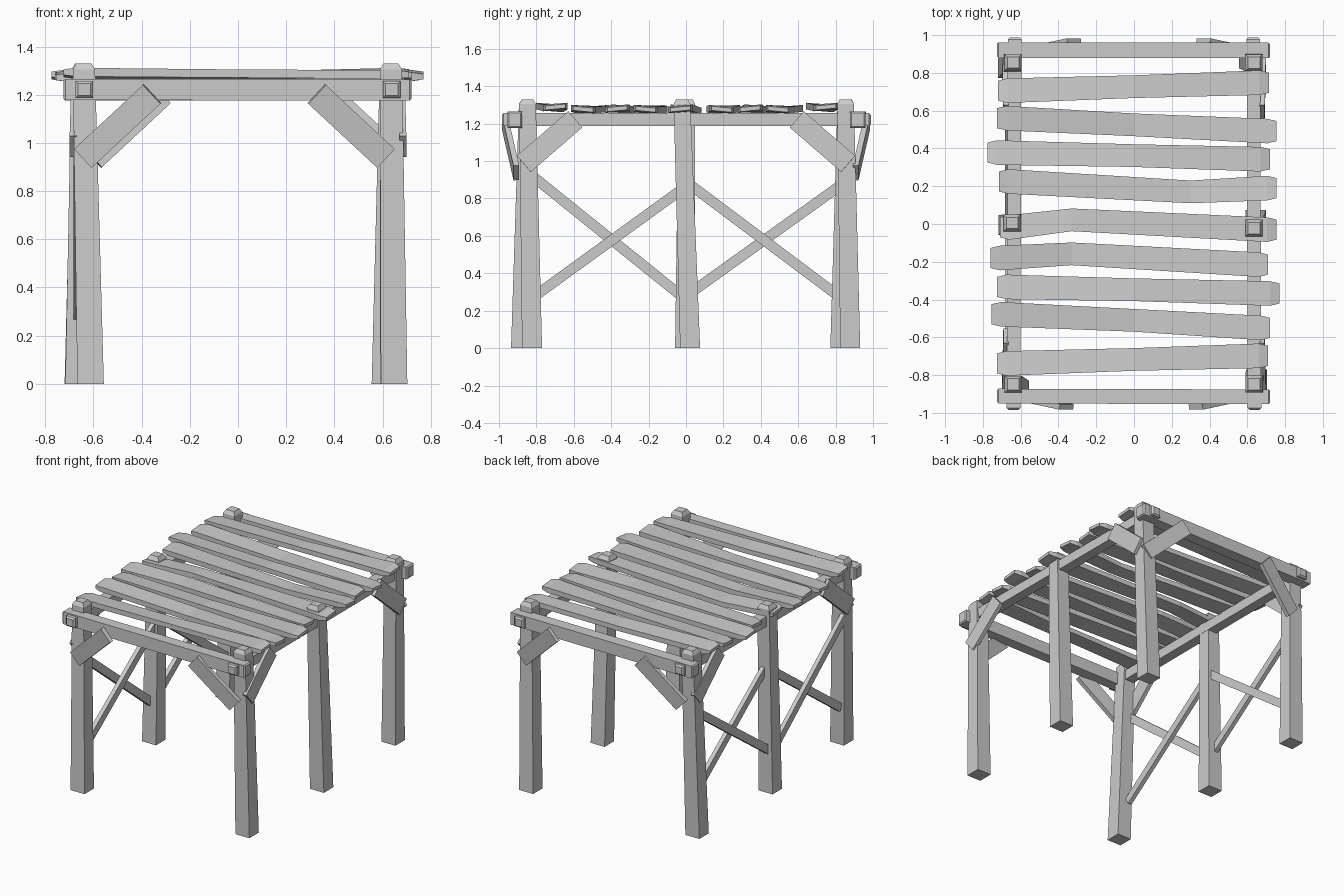
import bpy, bmesh
from mathutils import Vector

if "Cube" in bpy.data.objects:
    bpy.data.objects.remove(bpy.data.objects["Cube"])


def make(name, bm):
    bmesh.ops.recalc_face_normals(bm, faces=bm.faces)
    me = bpy.data.meshes.new(name)
    bm.to_mesh(me)
    bm.free()
    ob = bpy.data.objects.new(name, me)
    bpy.context.collection.objects.link(ob)
    return ob


def loft(name, rings):
    """Skin a list of four-point rings and cap both ends."""
    bm = bmesh.new()
    vs = [[bm.verts.new(p) for p in r] for r in rings]
    for a, b in zip(vs, vs[1:]):
        for i in range(4):
            j = (i + 1) % 4
            bm.faces.new((a[i], a[j], b[j], b[i]))
    bm.faces.new(vs[0])
    bm.faces.new(vs[-1])
    return make(name, bm)


def bar(name, a, b, normal, width, thick, cham=0.0):
    """Board from a to b; thick runs along normal, ends optionally chamfered."""
    a, b = Vector(a), Vector(b)
    d = (b - a).normalized()
    w = d.cross(Vector(normal)).normalized()
    n = w.cross(d)
    L = (b - a).length
    if cham:
        st = [(0, cham), (cham, 0), (L - cham, 0), (L, cham)]
    else:
        st = [(0, 0), (L, 0)]
    rings = []
    for t, c in st:
        hw, ht = width / 2 - c, thick / 2 - c
        rings.append([a + d * t + w * hw * i + n * ht * j
                      for i, j in ((-1, -1), (1, -1), (1, 1), (-1, 1))])
    return loft(name, rings)


# Tapered, leaning posts with chamfered tops: base x, y then top x, y
posts = {
    "front_left": (-0.612, -0.882, -0.64, -0.848),
    "front_right": (0.648, -0.823, 0.635, -0.848),
    "middle_left": (-0.662, -0.005, -0.645, 0.005),
    "middle_right": (0.645, 0.022, 0.635, -0.022),
    "back_left": (-0.665, 0.825, -0.64, 0.855),
    "back_right": (0.61, 0.878, 0.635, 0.853),
}
for name, (bx, by, tx, ty) in posts.items():
    rings = []
    for z, h in ((0, 0.055), (1.305, 0.046), (1.33, 0.031)):
        t = z / 1.33
        x, y = bx + (tx - bx) * t, by + (ty - by) * t
        rings.append([(x + i * h, y + j * h * 0.97, z)
                      for i, j in ((-1, -1), (1, -1), (1, 1), (-1, 1))])
    loft(name + "_post", rings)

# Long side beams and end cross beams
for side, s in (("left", -1), ("right", 1)):
    bar(side + "_beam", (s * 0.638, -0.985, 1.222), (s * 0.632, 0.988, 1.222),
        (0, 0, 1), 0.072, 0.07, 0.01)
bar("front_beam", (-0.725, -0.911, 1.222), (0.72, -0.915, 1.22), (0, 0, 1), 0.078, 0.088, 0.008)
bar("back_beam", (-0.725, 0.921, 1.22), (0.72, 0.919, 1.222), (0, 0, 1), 0.082, 0.088, 0.008)

# Knee braces on the front and back faces
for end, s, dx in (("front", -1, -0.015), ("back", 1, 0.025)):
    for side, m in (("left", -1), ("right", 1)):
        bar(f"{end}_{side}_end_brace", (m * 0.628 + dx, s * 0.907, 0.937),
            (m * 0.342 + dx, s * 0.968, 1.203), (0, s, 0), 0.107, 0.03)

# Knee braces on the left and right faces
for end, s in (("front", -1), ("back", 1)):
    for side, m in (("left", -1), ("right", 1)):
        bar(f"{end}_{side}_side_brace", (m * 0.685, s * 0.867, 0.985),
            (m * 0.678, s * 0.592, 1.223), (m, 0, 0), 0.115, 0.028)

# Crossed thin braces on the left side: y, z start, y, z end, x
crosses = [(-0.84, 0.935, -0.02, 0.275, -0.668), (-0.82, 0.27, -0.02, 0.85, -0.638),
           (0.00, 0.89, 0.82, 0.275, -0.638), (0.01, 0.285, 0.84, 0.88, -0.668)]
for i, (y0, z0, y1, z1, x) in enumerate(crosses):
    bar(f"cross_brace_{i + 1}", (x, y0, z0), (x, y1, z1), (1, 0, 0), 0.055, 0.03)

# Roof planks: left x, left y, bend x, bend y, right y, right x, lift
planks = [
    (-0.72, 0.706, 0.0, 0.727, 0.748, 0.715, 0.012),
    (-0.725, 0.560, 0.0, 0.525, 0.492, 0.755, 0.0),
    (-0.775, 0.378, 0.0, 0.362, 0.343, 0.72, 0.003),
    (-0.715, 0.225, 0.30, 0.170, 0.190, 0.755, 0.0),
    (-0.71, -0.018, -0.33, 0.022, -0.030, 0.755, 0.002),
    (-0.76, -0.180, -0.33, -0.158, -0.215, 0.71, 0.0),
    (-0.725, -0.333, 0.0, -0.348, -0.368, 0.77, 0.003),
    (-0.755, -0.478, 0.0, -0.510, -0.550, 0.72, 0.0),
    (-0.725, -0.738, 0.0, -0.717, -0.698, 0.71, 0.012),
]
for i, (lx, ly, bx, by, ry, rx, lift) in enumerate(planks):
    rings = []
    for x, y, w, t in ((lx, ly, 0.053, 0.011), (lx + 0.05, ly, 0.065, 0.018),
                       (bx, by, 0.060, 0.017), (rx - 0.05, ry, 0.065, 0.018),
                       (rx, ry, 0.053, 0.011)):
        z = 1.274 + lift + (0.003 if abs(x) > 0.5 else -0.003)
        tilt = 0.005 * (1 if (i % 2 == 0) == (x > 0) else -1)
        rings.append([(x, y + j * w, z + k * t + j * tilt)
                      for j, k in ((-1, -1), (1, -1), (1, 1), (-1, 1))])
    loft(f"roof_plank_{i + 1}", rings)
